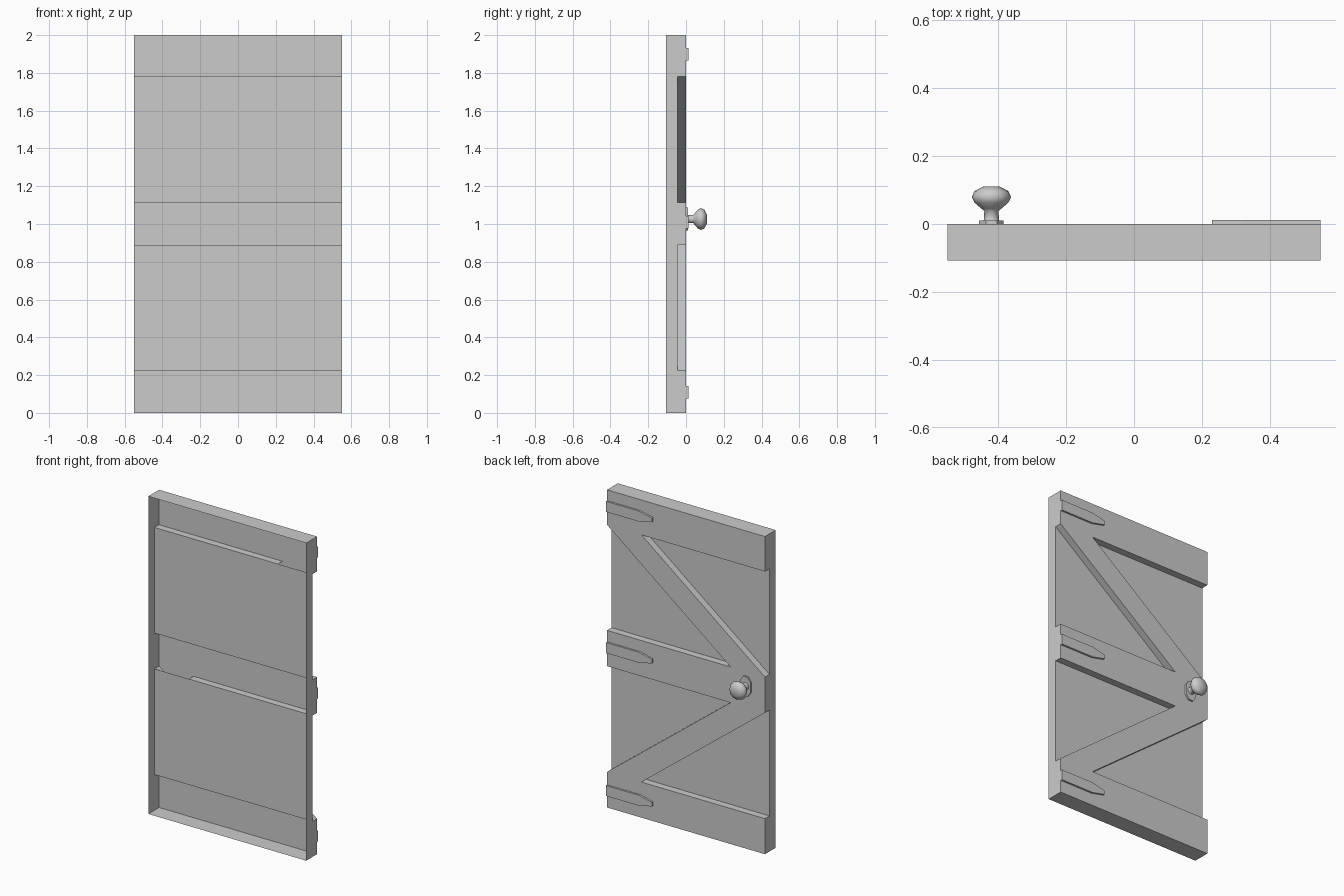
import bpy, bmesh, math
from mathutils import Vector

if "Cube" in bpy.data.objects:
    bpy.data.objects.remove(bpy.data.objects["Cube"])

W, FRONT, PANEL = 0.55, -0.107, -0.045
Z = [0.0, 0.224, 0.89, 1.115, 1.78, 2.0]   # rail and panel heights


def finish(bm, name, smooth=False):
    me = bpy.data.meshes.new(name)
    bm.to_mesh(me)
    bm.free()
    ob = bpy.data.objects.new(name, me)
    bpy.context.collection.objects.link(ob)
    if smooth:
        bpy.ops.object.select_all(action='DESELECT')
        ob.select_set(True)
        bpy.context.view_layer.objects.active = ob
        bpy.ops.object.shade_smooth_by_angle(angle=math.radians(50))
    return ob


def face(bm, pts, facing):
    f = bm.faces.new([bm.verts.new(p) for p in pts])
    f.normal_update()
    if f.normal.dot(Vector(facing)) < 0:
        f.normal_flip()


def plate(name, outline, y0, y1):
    """Flat plate from an (x, z) outline, thickened along y."""
    bm = bmesh.new()
    f = bm.faces.new([bm.verts.new((x, y0, z)) for x, z in outline])
    ext = bmesh.ops.extrude_face_region(bm, geom=[f], use_keep_orig=True)
    vs = [v for v in ext['geom'] if isinstance(v, bmesh.types.BMVert)]
    bmesh.ops.translate(bm, vec=(0, y1 - y0, 0), verts=vs)
    bmesh.ops.recalc_face_normals(bm, faces=bm.faces)
    return finish(bm, name)


# Door shell: open at the front, rails raised above recessed panels at the back
bm = bmesh.new()
for i in range(5):
    y = PANEL if i % 2 else 0.0
    face(bm, [(-W, y, Z[i]), (W, y, Z[i]), (W, y, Z[i+1]), (-W, y, Z[i+1])], (0, 1, 0))
for z, n in ((Z[0], -1), (Z[5], 1)):
    face(bm, [(-W, FRONT, z), (W, FRONT, z), (W, 0, z), (-W, 0, z)], (0, 0, n))
side = [(FRONT, Z[0]), (0, Z[0]), (0, Z[1]), (PANEL, Z[1]), (PANEL, Z[2]), (0, Z[2]),
        (0, Z[3]), (PANEL, Z[3]), (PANEL, Z[4]), (0, Z[4]), (0, Z[5]), (FRONT, Z[5])]
for x in (-W, W):
    face(bm, [(x, y, z) for y, z in side], (x, 0, 0))

# Diagonal braces and the exposed rail ledges beside them
B = 0.31
for outer, inner in ((Z[4], Z[3]), (Z[1], Z[2])):
    s = 1 if outer > inner else -1
    corners = [(W, outer), (B, outer), (-W, inner), (-B, inner)]
    face(bm, [(x, 0, z) for x, z in corners], (0, 1, 0))
    for a, b, n in ((corners[1], corners[2], (-1, 0, s)), (corners[0], corners[3], (1, 0, -s)),
                    ((B, outer), (-W, outer), (0, 0, -s)), ((W, inner), (-B, inner), (0, 0, s))):
        face(bm, [(a[0], PANEL, a[1]), (b[0], PANEL, b[1]), (b[0], 0, b[1]), (a[0], 0, a[1])], n)
bmesh.ops.remove_doubles(bm, verts=bm.verts, dist=0.0005)
finish(bm, "door_panel")

# Strap hinges with tapered tips
for name, z in (("bottom", 0.11), ("middle", 1.01), ("top", 1.899)):
    plate("hinge_" + name, [(W, z - 0.033), (W, z + 0.033), (0.32, z + 0.033), (0.23, z + 0.013),
                            (0.23, z - 0.013), (0.32, z - 0.033)], 0.0, 0.012)

# Knob back plate
KX, KZ = -0.42, 1.026
w, h = 0.036, 0.061
plate("knob_plate", [(KX + x, KZ + z) for x, z in
                     ((-w, -.032), (-.016, -h), (.016, -h), (w, -.032),
                      (w, .032), (.016, h), (-.016, h), (-w, .032))], 0.0, 0.01)

# Turned door knob
profile = [(.024, .008), (.022, .014), (.021, .038), (.03, .046), (.05, .063),
           (.058, .079), (.05, .097), (.025, .11)]
bm = bmesh.new()
N = 12
rings = [[bm.verts.new((KX + r * math.cos(2 * math.pi * k / N), y, KZ + r * math.sin(2 * math.pi * k / N)))
          for k in range(N)] for r, y in profile]
for a, b in zip(rings, rings[1:]):
    for k in range(N):
        bm.faces.new((a[k], a[(k + 1) % N], b[(k + 1) % N], b[k]))
bm.faces.new(rings[0])
bm.faces.new(rings[-1])
bmesh.ops.recalc_face_normals(bm, faces=bm.faces)
finish(bm, "door_knob", smooth=True)
